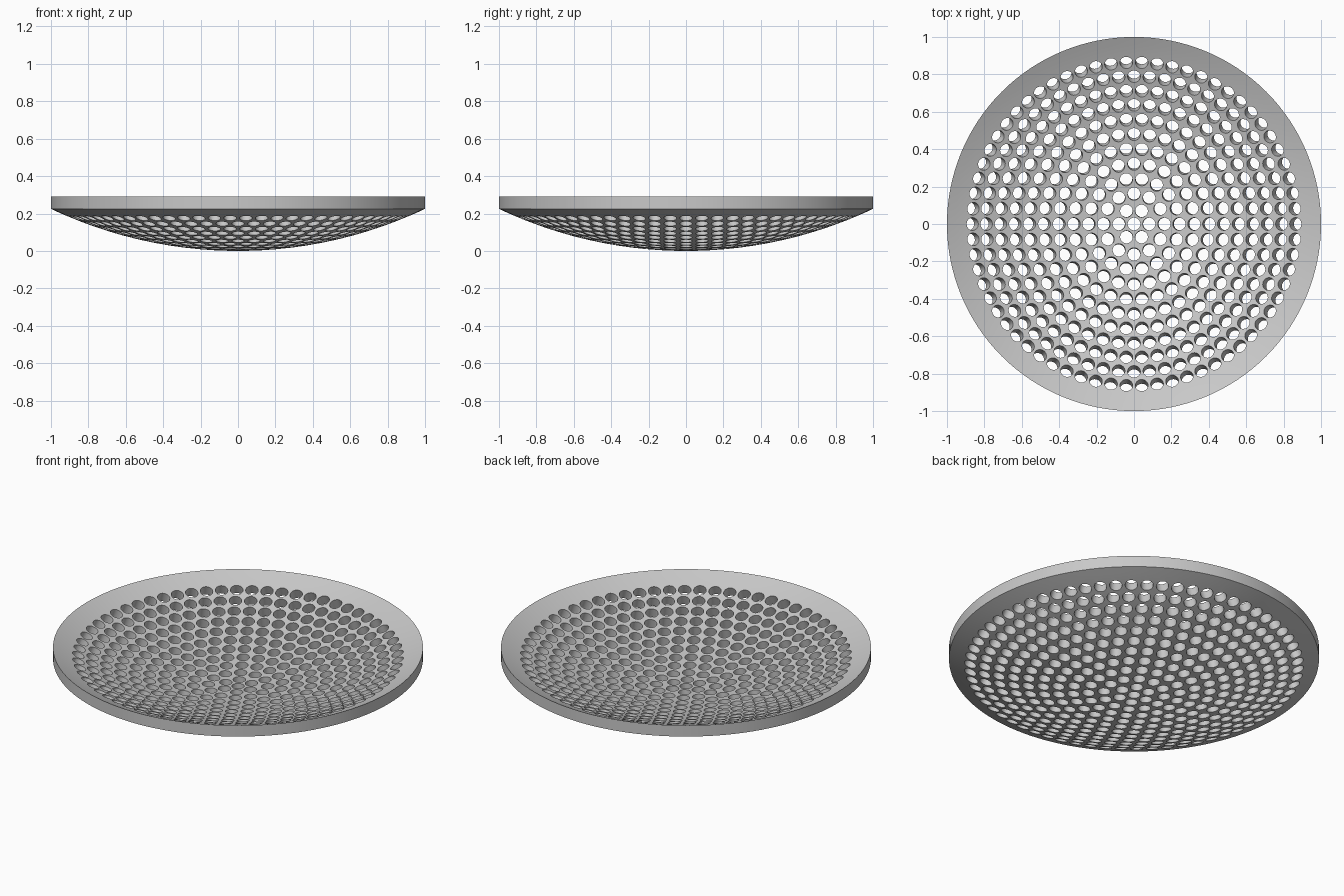
import bpy, bmesh
from math import sin, cos, asin, pi, radians
from mathutils import Matrix, Vector

cube = bpy.data.objects.get("Cube")
if cube:
    bpy.data.objects.remove(cube, do_unlink=True)

OUTER = 2.335            # radius of the outer sphere, centred above the dish
THICK = 0.06             # shell thickness
INNER = OUTER - THICK
SEGMENTS, STEPS = 128, 22
RINGS, RING_ANGLE = 11, 0.0354
HOLE_RADIUS = 0.034


def make_object(name, bm):
    mesh = bpy.data.meshes.new(name)
    bm.to_mesh(mesh)
    bm.free()
    obj = bpy.data.objects.new(name, mesh)
    bpy.context.collection.objects.link(obj)
    return obj


def arc(radius):
    """Points from the axis out to the rim along a sphere."""
    end = asin(1 / radius)
    return [Vector((radius * sin(end * i / STEPS), 0,
                    OUTER - radius * cos(end * i / STEPS)))
            for i in range(STEPS + 1)]


# Dish shell: outer bowl, vertical rim and inner bowl, spun about the axis
bm = bmesh.new()
profile = [bm.verts.new(p) for p in arc(OUTER) + arc(INNER)[::-1]]
edges = [bm.edges.new(pair) for pair in zip(profile, profile[1:])]
bmesh.ops.spin(bm, geom=profile + edges, cent=(0, 0, 0), axis=(0, 0, 1),
               angle=2 * pi, steps=SEGMENTS, use_duplicate=False)
bmesh.ops.remove_doubles(bm, verts=bm.verts, dist=0.0001)
bmesh.ops.recalc_face_normals(bm, faces=bm.faces)
dish = make_object("perforated_dish", bm)

# Hole cutters: one centre hole, then six more holes in each ring
bm = bmesh.new()
centre = Matrix.Translation((0, 0, OUTER))
drop = Matrix.Translation((0, 0, -(OUTER + INNER) / 2))
for ring in range(RINGS + 1):
    count = max(1, 6 * ring)
    for i in range(count):
        aim = (Matrix.Rotation(2 * pi * i / count, 4, 'Z')
               @ Matrix.Rotation(-ring * RING_ANGLE, 4, 'Y'))
        bmesh.ops.create_cone(bm, cap_ends=True, segments=24,
                              radius1=HOLE_RADIUS, radius2=HOLE_RADIUS,
                              depth=2 * THICK, matrix=centre @ aim @ drop)
cutter = make_object("hole_cutter", bm)
cutter.hide_render = True

# Drill the holes
drill = dish.modifiers.new("holes", 'BOOLEAN')
drill.operation = 'DIFFERENCE'
drill.solver = 'MANIFOLD'
drill.object = cutter
bpy.ops.object.select_all(action='DESELECT')
bpy.context.view_layer.objects.active = dish
dish.select_set(True)
bpy.ops.object.modifier_apply(modifier=drill.name)
bpy.data.objects.remove(cutter, do_unlink=True)
bpy.ops.object.shade_smooth_by_angle(angle=radians(30))

# Plain grey material
grey = bpy.data.materials.new("light_grey")
grey.use_nodes = True
colour = (0.58, 0.58, 0.58, 1)
grey.diffuse_color = colour
grey.node_tree.nodes["Principled BSDF"].inputs["Base Color"].default_value = colour
dish.data.materials.clear()
dish.data.materials.append(grey)
for face in dish.data.polygons:
    face.material_index = 0
